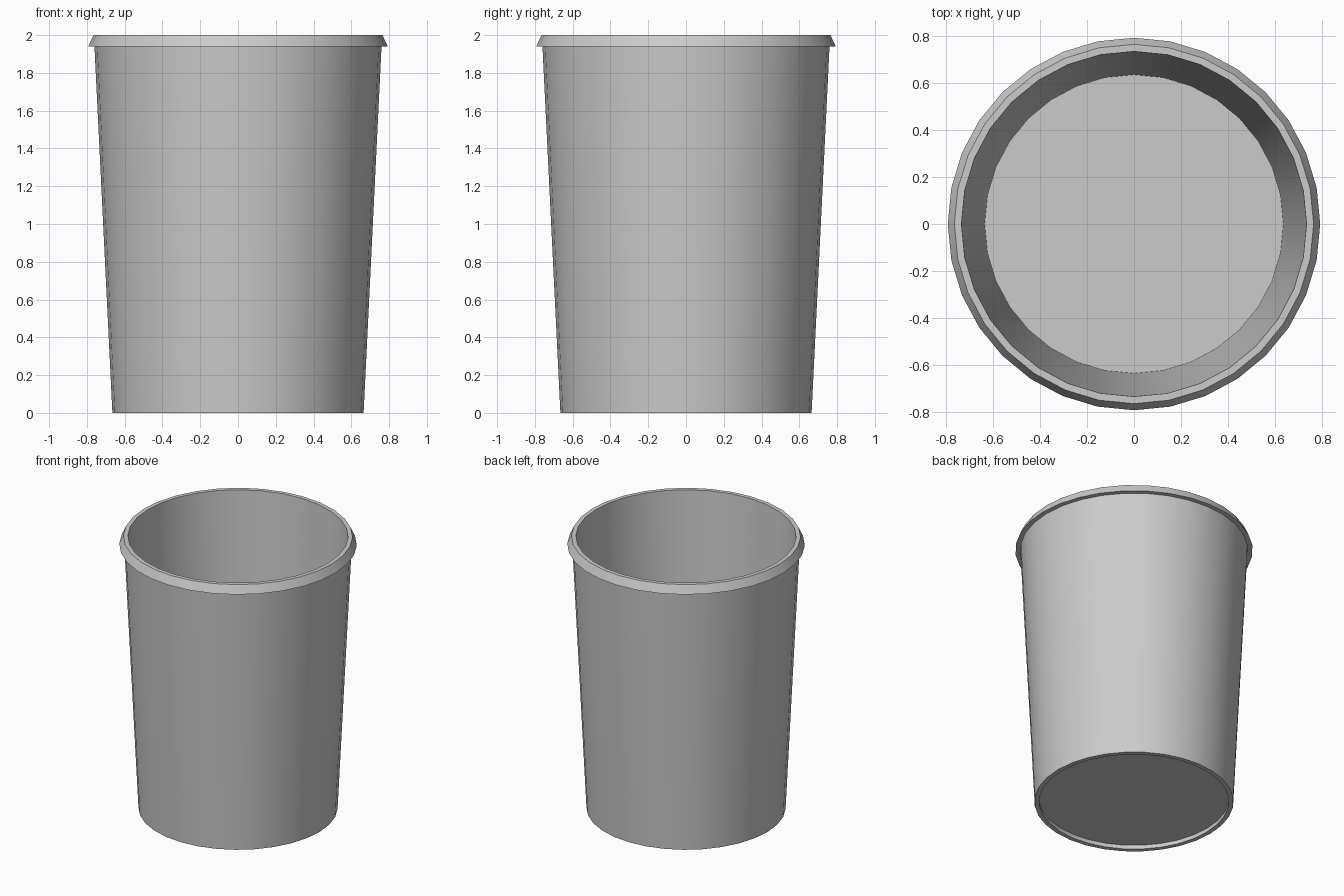
import bpy, bmesh, math

if "Cube" in bpy.data.objects:
    bpy.data.objects.remove(bpy.data.objects["Cube"])

SIDES = 32


def lathe(name, profile, closed):
    """Spin an (r, z) profile around the z axis; r = 0 points become poles."""
    bm = bmesh.new()
    rings = []
    for r, z in profile:
        if r == 0:
            rings.append([bm.verts.new((0, 0, z))] * SIDES)
        else:
            rings.append([bm.verts.new((r * math.cos(2 * math.pi * i / SIDES),
                                        r * math.sin(2 * math.pi * i / SIDES), z))
                          for i in range(SIDES)])
    pairs = list(zip(rings, rings[1:]))
    if closed:
        pairs.append((rings[-1], rings[0]))
    for a, b in pairs:
        for i in range(SIDES):
            j = (i + 1) % SIDES
            bm.faces.new(dict.fromkeys((a[i], a[j], b[j], b[i])))
    bmesh.ops.recalc_face_normals(bm, faces=bm.faces)
    mesh = bpy.data.meshes.new(name)
    bm.to_mesh(mesh)
    bm.free()
    obj = bpy.data.objects.new(name, mesh)
    bpy.context.collection.objects.link(obj)
    bpy.ops.object.select_all(action='DESELECT')
    obj.select_set(True)
    bpy.context.view_layer.objects.active = obj
    bpy.ops.object.shade_smooth_by_angle(angle=math.radians(30))
    return obj


# Tapered cup in one skin: recessed base, foot ring, wall, flared rim, inside, floor
lathe("cup", [
    (0, 0.03), (0.635, 0.03), (0.633, 0.0), (0.665, 0.0),
    (0.76, 1.94), (0.793, 1.94), (0.765, 2.0),
    (0.735, 2.0), (0.636, 0.04), (0, 0.04),
], closed=False)
